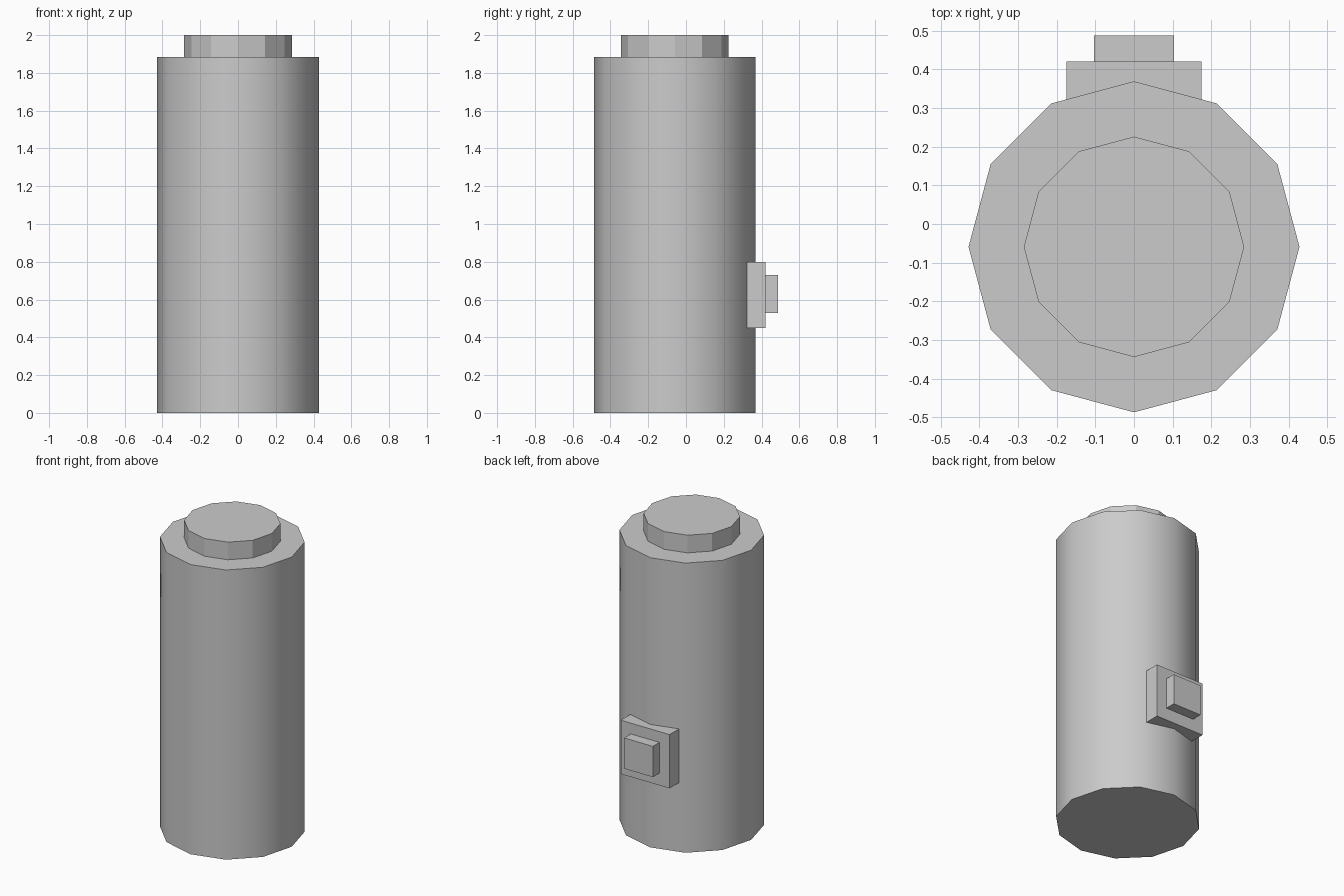
import bpy
from math import radians

if "Cube" in bpy.data.objects:
    bpy.data.objects.remove(bpy.data.objects["Cube"])

AXIS_Y = -0.059


def cylinder(name, radius, z0, z1):
    bpy.ops.mesh.primitive_cylinder_add(vertices=12, radius=radius, depth=z1 - z0,
                                        location=(0, AXIS_Y, (z0 + z1) / 2))
    ob = bpy.context.object
    ob.name = name
    return ob


def box(name, half_x, y0, y1, z0, z1):
    bpy.ops.mesh.primitive_cube_add(size=1, location=(0, (y0 + y1) / 2, (z0 + z1) / 2))
    ob = bpy.context.object
    ob.name = name
    ob.scale = (2 * half_x, y1 - y0, z1 - z0)
    bpy.ops.object.transform_apply(location=False, rotation=False, scale=True)
    return ob


# Main body: twelve sides, smooth around, sharp rims
cylinder("body", 0.428, 0.0, 1.885)
bpy.ops.object.shade_smooth_by_angle(angle=radians(35))

# Raised flat-shaded cap
cylinder("top_cap", 0.285, 1.885, 2.0)

# Stepped block on the back, sunk slightly into the body
box("back_plate", 0.175, 0.315, 0.42, 0.45, 0.80)
box("back_button", 0.103, 0.42, 0.488, 0.53, 0.73)
